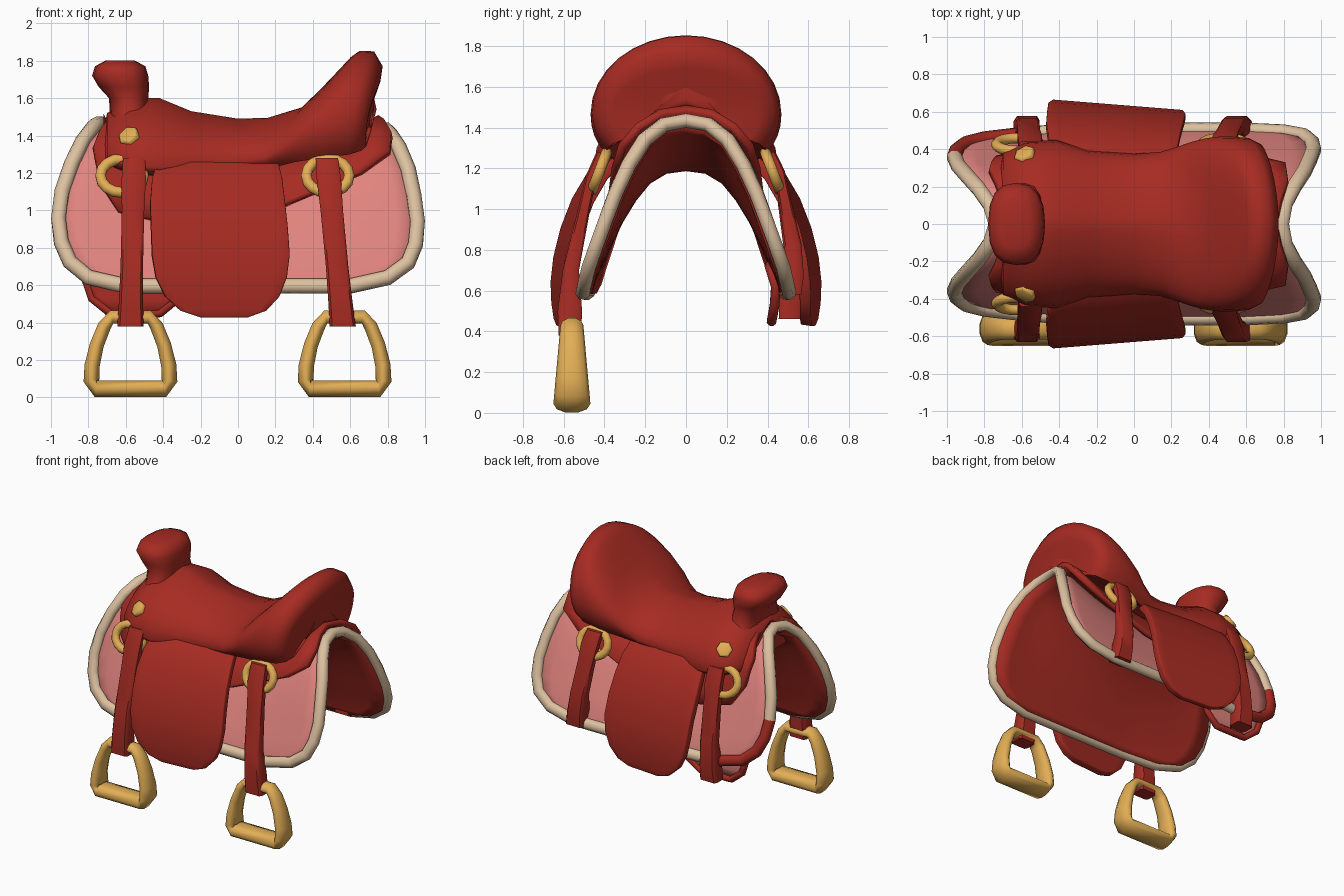
import bpy, bmesh, math
from mathutils import Vector

cube = bpy.data.objects.get("Cube")
if cube:
    bpy.data.objects.remove(cube, do_unlink=True)


def material(name, rgb):
    m = bpy.data.materials.new(name)
    m.use_nodes = True
    m.diffuse_color = (*rgb, 1)
    m.node_tree.nodes["Principled BSDF"].inputs["Base Color"].default_value = (*rgb, 1)
    return m


RED = material("red leather", (0.38, 0.024, 0.016))
PINK = material("pink blanket", (0.75, 0.23, 0.21))
BEIGE = material("beige trim", (0.72, 0.53, 0.35))
GOLD = material("gold metal", (0.76, 0.42, 0.09))


def power(v, p):
    return math.copysign(abs(v) ** p, v)


def finish(name, bm, mats, angle=50):
    me = bpy.data.meshes.new(name)
    bm.to_mesh(me)
    bm.free()
    for m in mats:
        me.materials.append(m)
    me.shade_smooth()
    me.set_sharp_from_angle(angle=math.radians(angle))
    ob = bpy.data.objects.new(name, me)
    bpy.context.collection.objects.link(ob)
    return ob


def loft(name, rings, mats, closed=False, angle=50):
    """Skin a list of closed rings, capped unless the rings form a loop."""
    bm = bmesh.new()
    vs = [[bm.verts.new(p) for p in r] for r in rings]
    n = len(vs[0])
    for i in range(len(vs) if closed else len(vs) - 1):
        a, b = vs[i], vs[(i + 1) % len(vs)]
        for j in range(n):
            k = (j + 1) % n
            bm.faces.new((a[j], a[k], b[k], b[j]))
    if not closed:
        bm.faces.new(vs[0])
        bm.faces.new(vs[-1])
    bmesh.ops.recalc_face_normals(bm, faces=bm.faces)
    return finish(name, bm, mats, angle)


def sweep(name, path, normal_of, radius_of, mats, sides=8):
    """Tube around a closed path; radius_of gives (in plane, along normal)."""
    rings = []
    for i, p in enumerate(path):
        t = (path[(i + 1) % len(path)] - path[i - 1]).normalized()
        n = normal_of(p)
        n = (n - t * n.dot(t)).normalized()
        s = t.cross(n)
        a, b = radius_of(p)
        angles = [math.tau * (j + 0.5) / sides for j in range(sides)]
        rings.append([p + s * a * math.cos(q) + n * b * math.sin(q) for q in angles])
    return loft(name, rings, mats, closed=True, angle=85)


def outward(p):
    return Vector((0, p.y, p.z - 0.5))


def sheet(name, rows, mats, thick, warp=lambda p: p, cols=16, offset=-1):
    """Draped sheet from rows of (left x, right x, y, z); returns its border."""
    pts = [[warp(Vector((xl + (xr - xl) * i / cols, y, z))) for i in range(cols + 1)]
           for xl, xr, y, z in rows]
    bm = bmesh.new()
    vs = [[bm.verts.new(p) for p in r] for r in pts]
    for a, b in zip(vs, vs[1:]):
        for i in range(cols):
            bm.faces.new((a[i], a[i + 1], b[i + 1], b[i]))
    bm.normal_update()
    if sum(f.normal.dot(outward(f.calc_center_median())) for f in bm.faces) < 0:
        bmesh.ops.reverse_faces(bm, faces=bm.faces)
    ob = finish(name, bm, mats)
    mod = ob.modifiers.new("thickness", "SOLIDIFY")
    mod.thickness, mod.offset = thick, offset
    mod.material_offset = mod.material_offset_rim = len(mats) - 1
    border = pts[0] + [r[-1] for r in pts[1:-1]] + pts[-1][::-1] + [r[0] for r in pts[-2:0:-1]]
    return ob, border


def both_sides(half):
    return [(a, b, -y, z) for a, b, y, z in half[:0:-1]] + half


def sag(p):
    # The back line dips in the middle; the horn end is narrower
    rise = .25 if p.x < 0 else .21
    ridge = 1.25 + rise * min(1, (p.x / 0.75) ** 2)
    narrow = 1 - .09 * max(0, -p.x - .3) / .6
    return Vector((p.x, p.y * narrow, 0.6 + (p.z - 0.6) * (ridge - 0.6) / 0.86))


# Blanket with padded border
blanket_half = [(-.74, .79, 0, 1.435), (-.77, .81, .11, 1.415), (-.83, .86, .205, 1.34),
                (-.89, .91, .28, 1.22), (-.94, .94, .345, 1.08), (-.96, .96, .397, .94),
                (-.945, .95, .44, .82), (-.9, .91, .475, .72), (-.8, .8, .495, .64),
                (-.6, .6, .505, .595)]
_, edge = sheet("blanket", both_sides(blanket_half), [PINK, RED], 0.045, sag)
border = sweep("blanket_border", edge, outward, lambda p: (.042, .037), [BEIGE, RED])
for f in border.data.polygons:
    c = f.center
    if c.y > .3 and c.x < -.6 and c.z < .95:
        f.material_index = 1

# Lower corner panel on the left side of the blanket
corner = [(-.8, -.3, .41, .72), (-.81, -.3, .44, .62), (-.78, -.32, .435, .53), (-.68, -.42, .42, .45)]
_, edge = sheet("corner_panel", corner, [PINK, RED], 0.02, cols=8)
sweep("corner_panel_border", edge, outward, lambda p: (.025, .025), [RED])

# Leather skirt between blanket and seat
skirt_half = [(-.66, .75, 0, 1.51), (-.69, .78, .13, 1.49), (-.73, .82, .245, 1.42),
              (-.77, .81, .33, 1.32), (-.76, .66, .365, 1.24), (-.74, .2, .39, 1.13),
              (-.64, -.2, .415, 1.01)]
sheet("skirt", both_sides(skirt_half), [RED], 0.04, sag)


# Seat body, swelling at the pommel and rising into the cantle
def seat_ring(x, w, zc, top, low, lean, wrap, n=32):
    ring = []
    for i in range(n):
        q = math.tau * i / n
        c, s = math.cos(q), math.sin(q)
        if s >= 0:
            y = power(c, 1 if lean else 1.35)
            z = zc + s * (top - zc)
        else:
            # The underside is hollow so it straddles the skirt
            y = power(c, 0.5)
            z = zc + s * low + 0.25 * max(0, 1 - (y / .84) ** 2)
        ring.append((x + lean * (z - 1.25) - wrap * y * y, w * y, z))
    return ring


seat_sections = [
    (-.72, .26, 1.30, 1.42, .03, 0, 0), (-.70, .38, 1.27, 1.52, .04, 0, 0),
    (-.58, .44, 1.24, 1.60, .06, 0, 0), (-.42, .45, 1.23, 1.60, .07, 0, 0),
    (-.25, .395, 1.24, 1.53, .07, 0, 0), (0, .375, 1.26, 1.49, .07, 0, 0),
    (.16, .385, 1.28, 1.495, .08, 0, .02), (.28, .415, 1.34, 1.55, .14, .2, .06),
    (.36, .44, 1.40, 1.645, .2, .2, .08), (.435, .46, 1.44, 1.745, .24, .2, .08),
    (.49, .468, 1.46, 1.82, .26, .2, .07), (.53, .468, 1.47, 1.853, .26, .2, .06),
    (.62, .46, 1.475, 1.85, .25, .18, .05), (.685, .43, 1.475, 1.77, .22, .17, .05),
    (.7, .36, 1.47, 1.69, .18, .14, .04), (.69, .2, 1.46, 1.58, .1, .1, .02)]
seat = loft("seat", [seat_ring(*s) for s in seat_sections], [RED], angle=70)

# Pommel horn
horn_sections = [(1.42, -.57, .12, .28), (1.52, -.58, .105, .22), (1.6, -.585, .105, .19),
                 (1.66, -.61, .135, .205), (1.72, -.63, .15, .22), (1.77, -.63, .135, .2),
                 (1.8, -.63, .08, .13)]
loft("horn", [[(cx + a * power(math.cos(math.tau * i / 16), .8),
                b * power(math.sin(math.tau * i / 16), .8), z)
               for i in range(16)] for z, cx, a, b in horn_sections], [RED], angle=70)

flap_rows = [(-.43, .21, .345, 1.26), (-.46, .235, .44, 1.16), (-.47, .25, .51, 1.04),
             (-.465, .265, .565, .9), (-.46, .275, .6, .76), (-.44, .26, .615, .64),
             (-.39, .22, .615, .54), (-.31, .15, .61, .465), (-.2, .05, .605, .43)]
strap_rows = [(1.28, .41, .06, .03), (1.16, .465, .065, .028), (1.0, .5, .06, .03),
              (.7, .565, .06, .04), (.5, .57, .065, .06), (.38, .57, .07, .055)]

for side, s in (("right", -1), ("left", 1)):
    # Side flap
    flap, _ = sheet(side + "_flap", [(a, b, s * y, z) for a, b, y, z in flap_rows], [RED], 0.055,
                    lambda p: Vector((p.x, p.y - s * .08 * (p.x + .15), p.z)), cols=12, offset=0)
    bev = flap.modifiers.new("soft edge", "BEVEL")
    bev.width, bev.segments = 0.022, 2

    for end, ring_x, top_x, low_x, left_low in (("front", -.62, -.555, -.575, .46),
                                                ("rear", .48, .475, .56, .58)):
        # Buckle ring
        turns = [math.tau * i / 16 for i in range(16)]
        path = [Vector((ring_x + .115 * math.cos(q), s * (.425 - .035 * math.sin(q)),
                        1.185 + .09 * math.sin(q))) for q in turns]
        sweep(f"{side}_{end}_buckle_ring", path, lambda p: Vector((0, s, .3)),
              lambda p: (.03, .028), [GOLD])

        # Hanging strap, thicker where it folds at the bottom
        low = .38 if s < 0 else left_low
        rings = []
        for z, y, hw, hd in strap_rows:
            f = (1.28 - z) / .9
            zz = 1.28 - f * (1.28 - low)
            cx = top_x + (low_x - top_x) * f
            yy = s * (y if s < 0 else y - .06 * f)
            rings.append([(cx + i * hw, yy + j * hd, zz)
                          for i, j in ((-1, -.7), (-.8, -1), (.8, -1), (1, -.7),
                                       (1, .7), (.8, 1), (-.8, 1), (-1, .7))])
        loft(f"{side}_{end}_strap", rings, [RED], angle=40)

    # Gold stud on the pommel swell
    _, at, normal, _ = seat.closest_point_on_mesh((-.6, s * .4, 1.42))
    if normal.y * s < 0:
        normal = -normal
    u = normal.orthogonal().normalized()
    v = normal.cross(u)
    stud = [[at + normal * h + r * (u * math.cos(math.tau * i / 6) + v * math.sin(math.tau * i / 6))
             for i in range(6)] for h, r in ((-.02, .058), (.008, .058), (.014, .045))]
    loft(side + "_stud", stud, [GOLD], angle=80)

# Stirrups on the right side
half = [(.185, .045), (.208, .09), (.205, .17), (.18, .28), (.14, .38), (.1, .43)]
outline = half + [(-x, z) for x, z in half[::-1]]
for name, cx in (("front_stirrup", -.575), ("rear_stirrup", .57)):
    path = [Vector((cx + x, -.56, z)) for x, z in outline]
    sweep(name, path, lambda p: Vector((0, 1, 0)),
          lambda p: (.048 - .01 * min(1, p.z * 3), .095 - .09 * p.z), [GOLD], 10)
